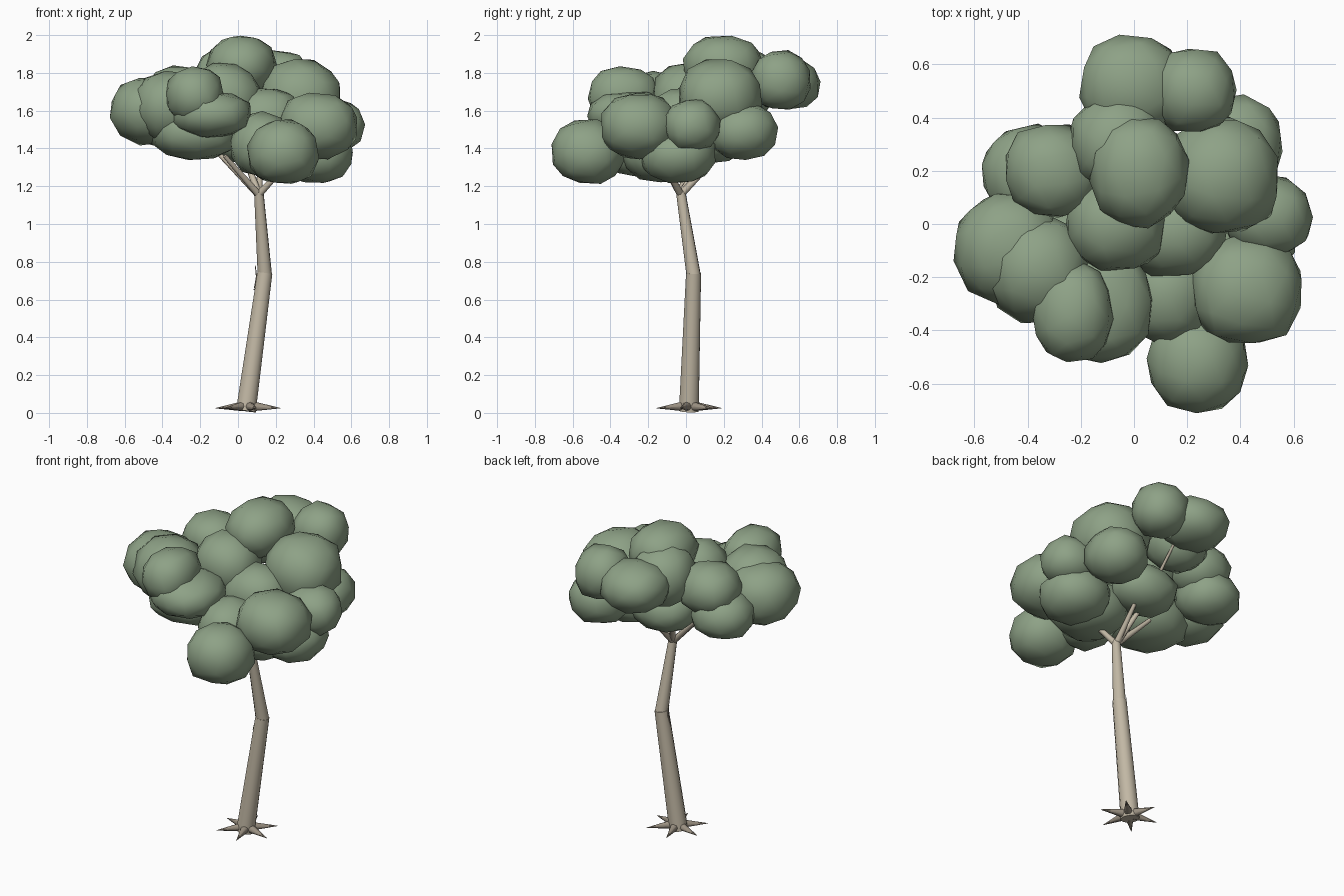
import bpy
import math
import random
from mathutils import Vector

random.seed(4)
cube = bpy.data.objects.get("Cube")
if cube:
    bpy.data.objects.remove(cube)


def make_material(name, rgb):
    m = bpy.data.materials.new(name)
    m.use_nodes = True
    m.diffuse_color = (*rgb, 1)
    m.node_tree.nodes["Principled BSDF"].inputs["Base Color"].default_value = (*rgb, 1)
    return m


leaf = make_material("sage leaves", (0.27, 0.36, 0.24))
bark = make_material("pale bark", (0.54, 0.48, 0.375))
root_bark = make_material("dark root bark", (0.33, 0.285, 0.225))


def finish(name, material):
    ob = bpy.context.object
    ob.name = name
    ob.data.materials.append(material)
    bpy.ops.object.shade_smooth_by_angle(angle=math.radians(50))
    return ob


def limb(name, start, end, r1, r2, material=bark, sides=10):
    """Tapered round limb between two points."""
    a, b = Vector(start), Vector(end)
    d = b - a
    bpy.ops.mesh.primitive_cone_add(
        vertices=sides, radius1=r1, radius2=r2, depth=d.length,
        location=(a + b) / 2, rotation=d.to_track_quat('Z', 'Y').to_euler())
    return finish(name, material)


def clump(name, centre, radii):
    """Faceted foliage ball, slightly uneven and squared off."""
    bpy.ops.mesh.primitive_ico_sphere_add(subdivisions=2, radius=1, location=centre)
    ob = bpy.context.object
    axis = Vector((random.random(), random.random(), random.random()))
    turn = axis.to_track_quat('Z', 'Y')
    for v in ob.data.vertices:
        p = turn @ v.co
        bump = random.uniform(0.98, 1.06)
        v.co = Vector(math.copysign(abs(c) ** 0.9, c) * r * bump for c, r in zip(p, radii))
    return finish(name, leaf)


# Trunk in two leaning sections
limb("lower_trunk", (0.042, 0.015, 0.01), (0.142, 0.04, 0.74), 0.054, 0.041, sides=12)
limb("upper_trunk", (0.142, 0.04, 0.73), (0.11, -0.028, 1.17), 0.038, 0.025, sides=12)

# Slivers of peeling bark beside the bend
limb("upper_bark_sliver", (0.098, 0.04, 0.72), (0.091, 0.04, 0.78), 0.004, 0.002, root_bark, 5)
limb("lower_bark_sliver", (0.084, 0.03, 0.65), (0.098, 0.04, 0.72), 0.002, 0.004, root_bark, 5)

# Branches rising into the crown
tips = [(-0.1, 0.02, 1.37), (-0.07, -0.14, 1.36), (0.12, 0.15, 1.34),
        (0.27, -0.12, 1.33), (0.02, 0.12, 1.4)]
for i, tip in enumerate(tips):
    limb(f"branch_{i + 1}", (0.11, -0.028, 1.155), tip, 0.02, 0.012, sides=8)
limb("back_branch", tips[-1], (0.05, 0.45, 1.68), 0.012, 0.007, sides=8)

# Spiky roots around the foot
for i in range(6):
    a = math.radians(60 * i - 15)
    out = Vector((math.cos(a), math.sin(a), 0))
    foot = Vector((0.052, 0.015, 0.025))
    limb(f"root_{i + 1}", foot + out * 0.03 + Vector((0, 0, 0.01)),
         foot + out * 0.178, 0.026, 0.001, root_bark, 8)

# Foliage: centre and radii of each clump
crown = {
    "top": ((0.02, 0.2, 1.84), (0.18, 0.21, 0.16)),
    "back": ((-0.01, 0.52, 1.745), (0.195, 0.19, 0.14)),
    "back_left": ((0.225, 0.5, 1.76), (0.16, 0.16, 0.16)),
    "upper_back": ((-0.06, 0.31, 1.75), (0.18, 0.18, 0.18)),
    "upper_left": ((0.33, 0.18, 1.67), (0.22, 0.22, 0.2)),
    "front_left": ((0.425, -0.25, 1.52), (0.21, 0.205, 0.18)),
    "low_front": ((0.24, -0.52, 1.38), (0.19, 0.19, 0.17)),
    "outer_left": ((0.505, 0.03, 1.52), (0.17, 0.15, 0.14)),
    "rear_left": ((0.38, 0.3, 1.49), (0.175, 0.18, 0.15)),
    "low_left": ((0.41, -0.04, 1.36), (0.2, 0.2, 0.14)),
    "outer_right": ((-0.47, -0.09, 1.6), (0.205, 0.21, 0.18)),
    "side_right": ((-0.36, -0.17, 1.62), (0.19, 0.2, 0.19)),
    "front_right": ((-0.23, -0.33, 1.68), (0.155, 0.19, 0.155)),
    "front_middle": ((-0.14, -0.3, 1.58), (0.215, 0.22, 0.125)),
    "rear_right": ((-0.31, 0.2, 1.69), (0.18, 0.175, 0.15)),
    "low_rear_right": ((-0.39, 0.19, 1.545), (0.18, 0.18, 0.14)),
    "centre": ((-0.07, 0.0, 1.67), (0.19, 0.18, 0.18)),
    "inner": ((0.15, -0.03, 1.55), (0.2, 0.17, 0.17)),
    "inner_front": ((0.13, -0.26, 1.42), (0.17, 0.19, 0.17)),
    "low_centre": ((0.24, -0.12, 1.37), (0.22, 0.22, 0.15)),
    "low_right": ((-0.23, -0.16, 1.49), (0.24, 0.22, 0.15)),
    "low_back": ((0.05, 0.14, 1.46), (0.2, 0.17, 0.14)),
}
for part, (centre, radii) in crown.items():
    clump(f"foliage_{part}", centre, radii)
